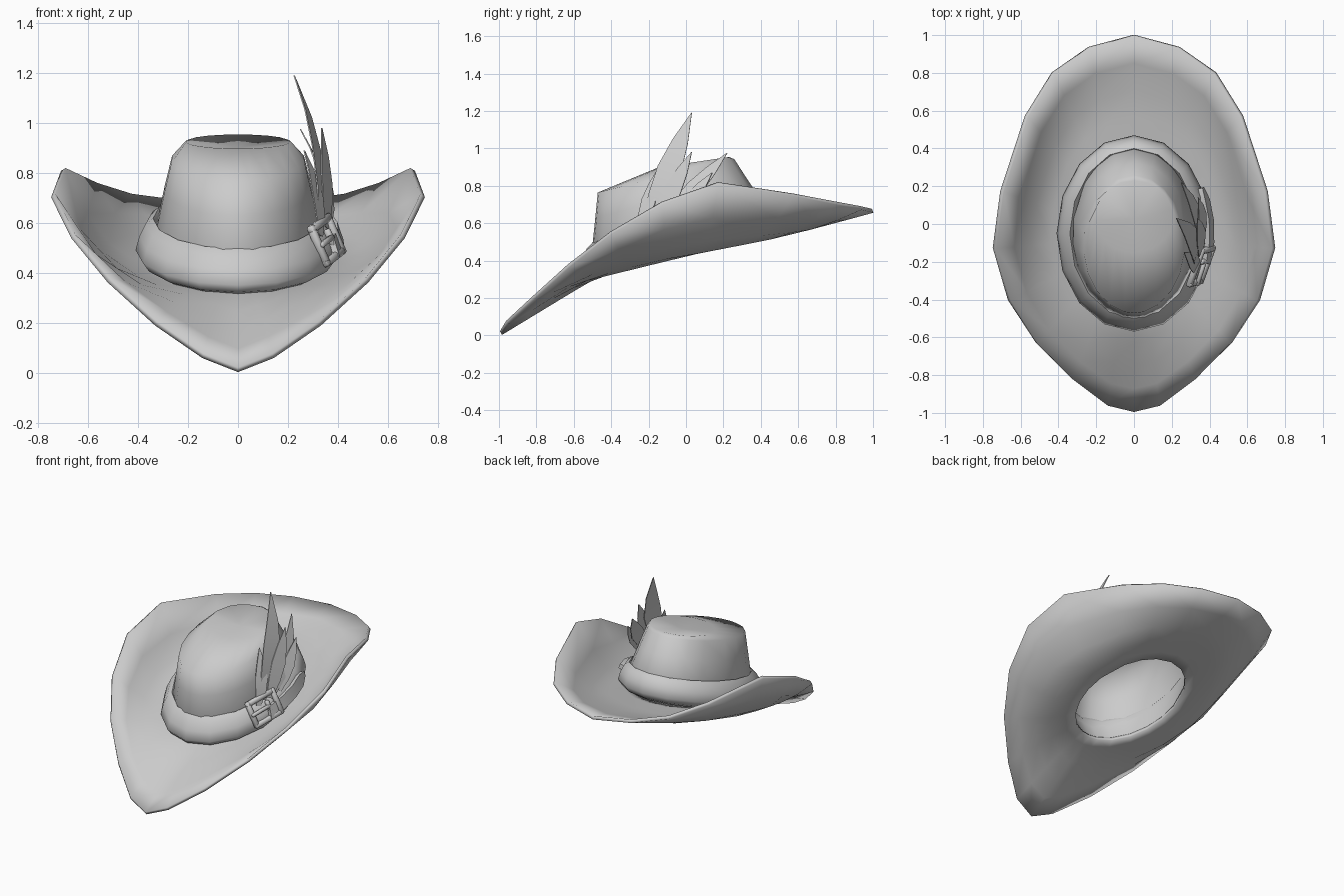
import bpy, bmesh, math
from mathutils import Vector, Matrix

if "Cube" in bpy.data.objects:
    bpy.data.objects.remove(bpy.data.objects["Cube"])

grey = bpy.data.materials.new("felt_grey")
grey.diffuse_color = (0.6, 0.6, 0.6, 1)
grey.use_nodes = True
grey.node_tree.nodes["Principled BSDF"].inputs["Base Color"].default_value = grey.diffuse_color


def make(name, verts, faces, thick=0, offset=-1, angle=60, up=False):
    me = bpy.data.meshes.new(name)
    me.from_pydata([tuple(v) for v in verts], [], faces)
    bm = bmesh.new()
    bm.from_mesh(me)
    bmesh.ops.recalc_face_normals(bm, faces=bm.faces)
    if up and sum(f.normal.z for f in bm.faces) < 0:
        bmesh.ops.reverse_faces(bm, faces=bm.faces)
    bm.to_mesh(me)
    bm.free()
    me.materials.append(grey)
    ob = bpy.data.objects.new(name, me)
    bpy.context.collection.objects.link(ob)
    bpy.ops.object.select_all(action='DESELECT')
    ob.select_set(True)
    bpy.context.view_layer.objects.active = ob
    if thick:
        m = ob.modifiers.new("thickness", 'SOLIDIFY')
        m.thickness, m.offset = thick, offset
        bpy.ops.object.modifier_apply(modifier=m.name)
    bpy.ops.object.shade_smooth_by_angle(angle=math.radians(angle))
    return ob


def bridge(rows, n, closed=False):
    """Quads between successive rings of n vertices."""
    pairs = [(i, i + 1) for i in range(rows - 1)] + ([(rows - 1, 0)] if closed else [])
    return [(a * n + j, a * n + (j + 1) % n, b * n + (j + 1) % n, b * n + j)
            for a, b in pairs for j in range(n)]


def oval(a, b, cy, k, slope, angles):
    """Oval ring lying in the tilted plane z = k + slope * y."""
    out = []
    for t in angles:
        y = cy + b * math.sin(t)
        out.append(Vector((a * math.cos(t), y, k + slope * y)))
    return out


# Brim: half outline from back to front, mirrored, swept inwards to the head opening
half = [(0, .995, .677), (.237, .93, .692), (.425, .795, .717), (.562, .567, .76),
        (.69, .17, .82), (.73, -.13, .715), (.652, -.405, .555), (.51, -.632, .38),
        (.325, -.822, .208), (.138, -.962, .078), (0, -.995, .022)]
outer = [Vector(p) for p in half] + [Vector((-x, y, z)) for x, y, z in half[-2:0:-1]]
angles = [math.atan2(p.y, p.x / .73) for p in outer]
inner = oval(.35, .46, -.04, .445, .245, angles)
lip = oval(.297, .39, -.04, .445, .245, angles)
N = len(outer)
verts = list(lip)
for t in (0, .25, .5, .75, 1):
    for p, q, a in zip(inner, outer, angles):
        power = 1 + .9 * abs(math.cos(a)) + (.25 if p.y > 0 else 0)
        v = p.lerp(q, t)
        v.z = p.z + (q.z - p.z) * t ** power - .018 * abs(math.cos(a)) * math.sin(math.pi * t)
        verts.append(v)
make("brim", verts, bridge(6, N), .022, -1, 100, True)

# Crown: stacked tilted ovals closed by a slightly sunken cap
rings = [(.297, .39, -.04, .435, .245), (.325, .45, -.05, .62, .27), (.297, .405, -.08, .755, .26),
         (.268, .365, -.107, .88, .245), (.21, .19, .04, .92, .15)]
verts = [v for r in rings for v in oval(*r, angles)] + [Vector((0, .03, .90))]
last = (len(rings) - 1) * N
faces = bridge(len(rings), N) + [(last + j, last + (j + 1) % N, len(verts) - 1) for j in range(N)]
make("crown", verts, faces, angle=88)

# Hat band: flared belt around the base of the crown
M = 16
turn = [2 * math.pi * i / M for i in range(M)]
rings = [(.345, .45, -.05, .45, .27), (.385, .495, -.05, .47, .27), (.41, .52, -.05, .505, .27),
         (.395, .505, -.05, .56, .27), (.37, .48, -.05, .61, .27), (.34, .45, -.05, .632, .27),
         (.318, .43, -.05, .60, .27)]
make("hat_band", [v for r in rings for v in oval(*r, turn)], bridge(len(rings), M, True))

# Strap tail lying on the band behind the buckle
arc = [math.radians(d) for d in (-18, -5, 8, 20, 28)]
low = oval(.415, .525, -.05, .52, .27, arc)
high = oval(.39, .50, -.05, .595, .27, arc)
low[-1], high[-1] = low[-1].lerp(high[-1], .3), low[-1].lerp(high[-1], .7)
make("strap_tail", low + high, [(i, i + 1, i + 6, i + 5) for i in range(4)], .025, 0, 35)

# Buckle: four bevelled bars and a prong, tilted with the band
T = Vector((.33, .91, .25)).normalized()
U = Vector((-.3, .12, .95))
U = (U - T * U.dot(T)).normalized()
W = T.cross(U)
centre = Vector((.338, -.215, .525))


def bar(name, p, q, size):
    """Bevelled bar between two (along, up, out) points in the buckle frame."""
    p, q = (centre + T * c[0] + U * c[1] + W * c[2] for c in (p, q))
    d = (q - p).normalized()
    side = d.cross(W).normalized()
    rot = Matrix((d, side, d.cross(side))).transposed().to_4x4()
    bm = bmesh.new()
    bmesh.ops.create_cube(bm, size=1, matrix=Matrix.Translation((p + q) / 2) @ rot
                          @ Matrix.Diagonal(((q - p).length + size, size, size, 1)))
    bmesh.ops.bevel(bm, geom=bm.edges[:], offset=size * .25, segments=1, affect='EDGES')
    vs = [v.co.copy() for v in bm.verts]
    fs = [tuple(v.index for v in f.verts) for f in bm.faces]
    bm.free()
    make(name, vs, fs)


L, H = .095, .073
for s, tag in ((-1, "a"), (1, "b")):
    bar("buckle_side_" + tag, (s * L, -H, .02), (s * L, H, .02), .032)
    bar("buckle_rail_" + tag, (-L, s * H, .02), (L, s * H, .02), .032)
bar("buckle_prong", (-L, 0, .035), (.03, 0, .03), .022)
bar("buckle_hinge", (.03, -.025, .025), (.03, .025, .025), .026)


# Feathers: thin leaf blades that curl inward towards the tip
def feather(name, base, tip, width, curl):
    base, tip = Vector(base), Vector(tip)
    d = tip - base
    across = Vector((.2, d.z, -d.y)).normalized()
    left, right = [], []
    for t, w in ((0, .4), (.25, .85), (.5, 1), (.75, .65), (1, .02)):
        p = base.lerp(tip, t) + Vector((curl, 0, 0)) * 4 * t * (1 - t)
        left.append(p - across * width * w / 2)
        right.append(p + across * width * w / 2)
    make(name, left + right, [(i, i + 1, i + 6, i + 5) for i in range(4)], .005, 0)


feather("feather_tall", (.33, -.21, .58), (.225, .03, 1.19), .135, .04)
feather("feather_middle", (.355, -.17, .58), (.335, .03, .98), .10, .01)
feather("feather_back", (.36, -.13, .60), (.25, .22, .975), .095, .03)
feather("feather_low", (.365, -.08, .60), (.34, .14, .87), .08, .01)
feather("feather_front", (.33, -.25, .55), (.265, -.15, .89), .085, .02)
